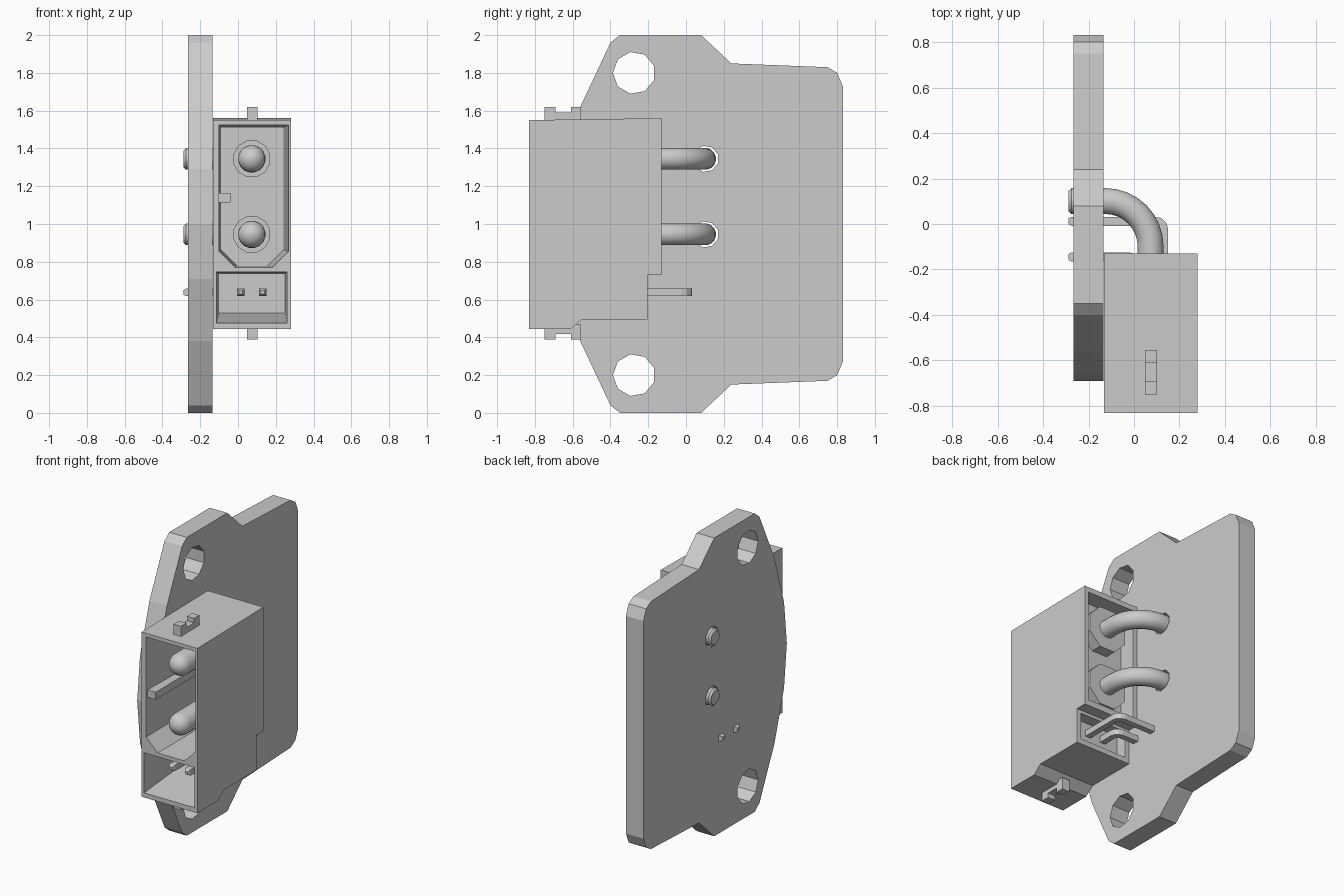
import bpy, bmesh, math
from mathutils import Vector

cube = bpy.data.objects.get("Cube")
if cube:
    bpy.data.objects.remove(cube, do_unlink=True)

GREY = (0.6, 0.6, 0.6, 1.0)
grey = bpy.data.materials.new("plain_grey")
grey.use_nodes = True
grey.diffuse_color = GREY
grey.node_tree.nodes["Principled BSDF"].inputs["Base Color"].default_value = GREY


def loft(name, rings, smooth=False):
    """Closed solid through rings that have equal point counts."""
    bm = bmesh.new()
    rows = [[bm.verts.new(p) for p in ring] for ring in rings]
    n = len(rows[0])
    for a, b in zip(rows, rows[1:]):
        for i in range(n):
            j = (i + 1) % n
            bm.faces.new((a[i], a[j], b[j], b[i]))
    bm.faces.new(rows[0])
    bm.faces.new(rows[-1])
    bmesh.ops.recalc_face_normals(bm, faces=bm.faces)
    mesh = bpy.data.meshes.new(name)
    bm.to_mesh(mesh)
    bm.free()
    mesh.materials.append(grey)
    ob = bpy.data.objects.new(name, mesh)
    bpy.context.collection.objects.link(ob)
    if smooth:
        bpy.ops.object.select_all(action="DESELECT")
        ob.select_set(True)
        bpy.context.view_layer.objects.active = ob
        bpy.ops.object.shade_smooth_by_angle(angle=math.radians(40))
    return ob


def along_x(name, profile, x0, x1):
    return loft(name, [[(x, y, z) for y, z in profile] for x in (x0, x1)])


def along_y(name, front, back, y0, y1):
    return loft(name, [[(x, y, z) for x, z in ring]
                       for ring, y in ((front, y0), (back, y1))])


def rect(a0, a1, b0, b1):
    return [(a0, b0), (a1, b0), (a1, b1), (a0, b1)]


def circle(a, b, r, n):
    return [(a + r * math.cos(math.tau * (i + 0.5) / n),
             b + r * math.sin(math.tau * (i + 0.5) / n)) for i in range(n)]


def cut(ob, cutters):
    for c in cutters:
        m = ob.modifiers.new("cut", "BOOLEAN")
        m.operation, m.solver, m.object = "DIFFERENCE", "EXACT", c
        c.hide_render = True
    bpy.context.view_layer.update()
    result = ob.evaluated_get(bpy.context.evaluated_depsgraph_get())
    mesh = bpy.data.meshes.new_from_object(result)
    ob.modifiers.clear()
    ob.data = mesh
    for c in cutters:
        bpy.data.objects.remove(c, do_unlink=True)


def sweep(name, path, z, sides, smooth):
    """Tube along (x, y, radius) points lying in a horizontal plane."""
    pts = [Vector((x, y, z)) for x, y, r in path]
    rings = []
    for i, p in enumerate(pts):
        t = (pts[min(i + 1, len(pts) - 1)] - pts[max(i - 1, 0)]).normalized()
        side = Vector((-t.y, t.x, 0))
        ring = []
        for k in range(sides):
            a = math.tau * (k + 0.5) / sides
            ring.append(p + path[i][2] * (math.cos(a) * side + math.sin(a) * Vector((0, 0, 1))))
        rings.append(ring)
    return loft(name, rings, smooth)


def bend(x, y, radius, r, steps):
    """Quarter turn from running along +y at x to running along -x at y."""
    return [(x - radius + radius * math.cos(a), y - radius + radius * math.sin(a), r)
            for a in (math.pi / 2 * i / steps for i in range(steps + 1))]


# Mounting plate: upper half outline mirrored about mid height
half = [(-0.69, 1.0), (-0.66, 1.29), (-0.56, 1.62), (-0.40, 1.96), (-0.35, 2.0),
        (0.08, 2.0), (0.24, 1.85), (0.75, 1.83), (0.80, 1.80), (0.83, 1.73)]
outline = half + [(y, 2 - z) for y, z in reversed(half[1:])]
plate = along_x("mounting_plate", outline, -0.265, -0.135)
PIN_Z = (0.945, 1.345)
holes = [along_x("hole", circle(-0.275, z, 0.112, 9), -0.4, 0) for z in (0.2, 1.8)]
holes += [along_x("hole", circle(0.103, z, 0.07, 9), -0.4, 0) for z in PIN_Z]
cut(plate, holes)

# Connector housing with stepped rear and underside
body = [(-0.83, 0.445), (-0.61, 0.445), (-0.55, 0.495), (-0.205, 0.495),
        (-0.205, 0.73), (-0.13, 0.73), (-0.13, 1.56), (-0.83, 1.55)]
housing = along_x("connector_housing", body, -0.133, 0.28)


def socket(x0, x1, z0, z1, c):
    return [(x0 + c, z0), (x1 - c, z0), (x1, z0 + c), (x1, z1), (x0, z1), (x0, z0 + c)]


cut(housing, [
    along_y("power_socket", socket(-0.1, 0.268, 0.77, 1.525, 0.085),
            socket(-0.09, 0.24, 0.778, 1.51, 0.085), -0.84, -0.32),
    along_y("signal_socket", rect(-0.115, 0.26, 0.475, 0.745),
            rect(-0.1, 0.25, 0.53, 0.735), -0.84, -0.38),
    along_y("rear_recess", rect(-0.1, 0.25, 0.77, 1.525),
            rect(-0.1, 0.25, 0.77, 1.525), -0.24, -0.1),
    along_y("signal_recess", rect(-0.1, 0.25, 0.53, 0.71),
            rect(-0.1, 0.25, 0.53, 0.71), -0.28, -0.19),
])

# Keying rib inside the socket
rib = rect(-0.11, -0.04, 1.115, 1.165)
along_y("keying_rib", rib, rib, -0.815, -0.3)

# Latch lugs on top and underneath
lug = [(-0.75, 1.54), (-0.555, 1.54), (-0.555, 1.62), (-0.61, 1.62),
       (-0.61, 1.59), (-0.69, 1.59), (-0.69, 1.62), (-0.75, 1.62)]
along_x("top_lug", lug, 0.048, 0.102)
along_x("bottom_lug", [(y, 2.008 - z) for y, z in lug], 0.048, 0.102)

# Power contacts: round tip, thick shaft, thinner tail bent into the plate
PX, TIP_Y, R = 0.073, -0.71, 0.073
tip = [(PX, TIP_Y - R * math.cos(a), R * max(math.sin(a), 0.02))
       for a in (math.pi / 2 * i / 6 for i in range(7))]
for z in PIN_Z:
    path = tip + [(PX, -0.25, R), (PX, -0.245, 0.058)]
    path += bend(PX, 0.101, 0.2, 0.058, 8)
    path += [(-0.275, 0.101, 0.058), (-0.288, 0.101, 0.045)]
    sweep("power_contact", path, z, 16, True)
    collar = circle(PX, z, 0.15, 8)
    along_y("rear_collar", collar, collar, -0.26, -0.165)
    ring = circle(PX, z, 0.1, 12)
    along_y("front_collar", ring, ring, -0.34, -0.29)

# Signal contacts: square wire with a right angle bend into the plate
for x, y in ((0.015, -0.145), (0.13, 0.012)):
    w = 0.028
    path = [(x, -0.735, 0.014), (x, -0.715, w)] + bend(x, y, 0.035, w, 3)
    path += [(-0.275, y, w), (-0.288, y, 0.018)]
    sweep("signal_contact", path, 0.638, 4, False)
